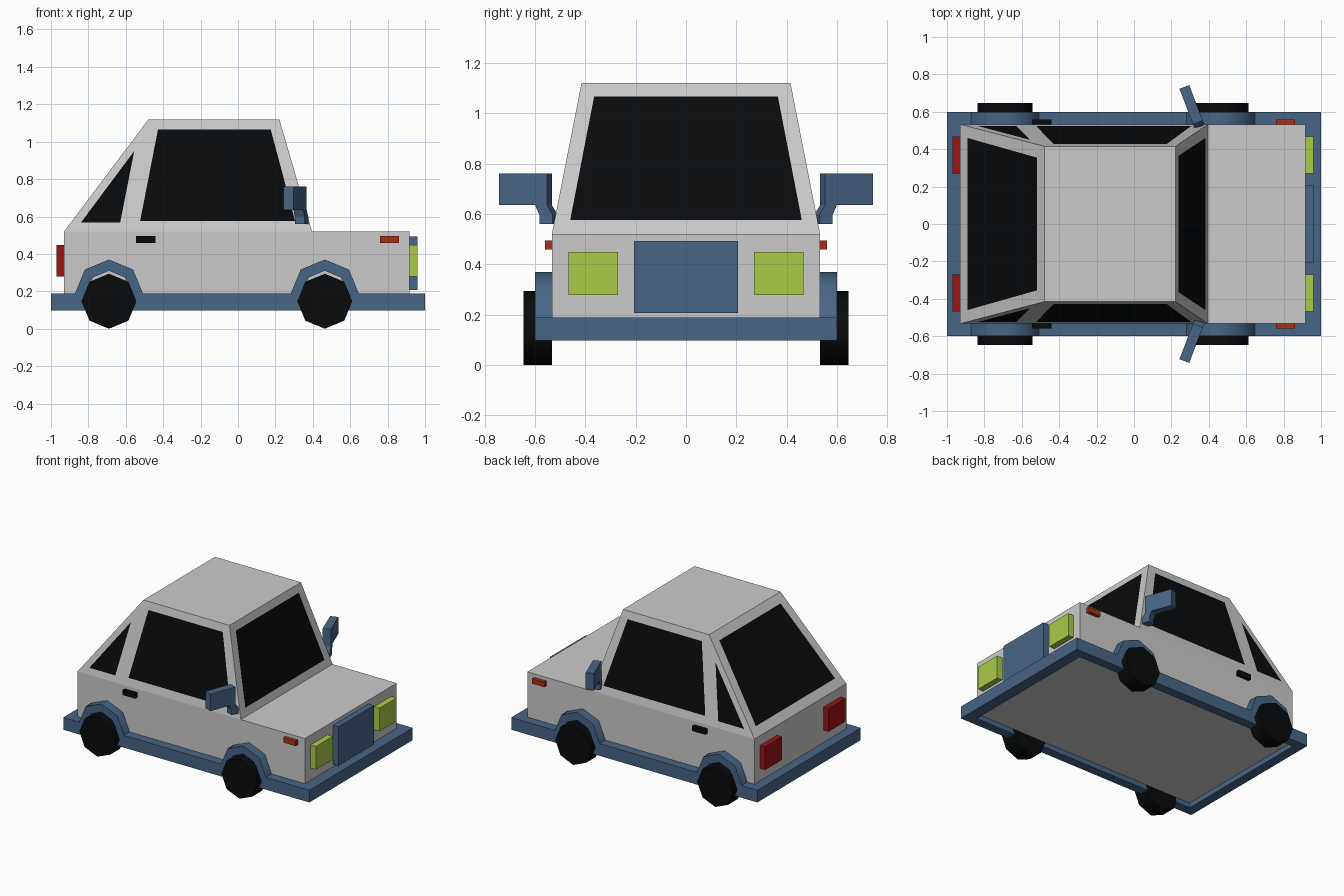
import bpy, bmesh
from math import sin, cos, pi, radians
from mathutils import Vector

if "Cube" in bpy.data.objects:
    bpy.data.objects.remove(bpy.data.objects["Cube"])


def material(name, r, g, b):
    m = bpy.data.materials.new(name)
    m.diffuse_color = (r, g, b, 1)
    m.use_nodes = True
    m.node_tree.nodes["Principled BSDF"].inputs["Base Color"].default_value = m.diffuse_color
    return m


BLUE = material("blue_trim", 0.064, 0.13, 0.235)
BLACK = material("black", 0.0025, 0.003, 0.0035)
LIME = material("lime_lamp", 0.41, 0.59, 0.064)
RED = material("red_lamp", 0.34, 0.006, 0.007)
ORANGE = material("orange_lamp", 0.40, 0.03, 0.008)


def finish(name, bm, mat=None):
    me = bpy.data.meshes.new(name)
    bm.to_mesh(me)
    bm.free()
    ob = bpy.data.objects.new(name, me)
    bpy.context.collection.objects.link(ob)
    if mat:
        me.materials.append(mat)
    return ob


def solid(name, ring_a, ring_b, mat=None):
    """Closed solid between two matching outlines."""
    bm = bmesh.new()
    a = [bm.verts.new(p) for p in ring_a]
    b = [bm.verts.new(p) for p in ring_b]
    bm.faces.new(a)
    bm.faces.new(b)
    for i in range(len(a)):
        j = (i + 1) % len(a)
        bm.faces.new((a[i], a[j], b[j], b[i]))
    bmesh.ops.recalc_face_normals(bm, faces=bm.faces)
    return finish(name, bm, mat)


def box(name, x0, x1, y0, y1, z0, z1, mat=None):
    base = [(x0, y0), (x1, y0), (x1, y1), (x0, y1)]
    return solid(name, [(x, y, z0) for x, y in base], [(x, y, z1) for x, y in base], mat)


def extrude_y(name, profile, y0, y1, mat=None):
    return solid(name, [(x, y0, z) for x, z in profile],
                 [(x, y1, z) for x, z in profile], mat)


def smooth(ob):
    """Smooth round the rim, sharp at the flat ends."""
    bpy.ops.object.select_all(action='DESELECT')
    ob.select_set(True)
    bpy.context.view_layer.objects.active = ob
    bpy.ops.object.shade_smooth_by_angle(angle=radians(50))


def pane(name, pts, outward):
    """Glass face lying on the cabin surface."""
    n = Vector(outward).normalized()
    bm = bmesh.new()
    face = bm.faces.new([bm.verts.new(Vector(p) + n * 0.0015) for p in pts])
    face.normal_update()
    if face.normal.dot(n) < 0:
        face.normal_flip()
    finish(name, bm, BLACK)


# Body with tapered cabin, one shell: extrude the profile, crease the beltline, narrow the roof
Z0, Z1 = 0.52, 1.12
REAR, NOSE, COWL, ROOF_B, ROOF_F = -0.93, 0.917, 0.396, -0.478, 0.221
W0, W1 = 0.533, 0.415
FLOOR = 0.135
profile = [(REAR, FLOOR), (NOSE, FLOOR), (NOSE, Z0), (COWL, Z0),
           (ROOF_F, Z1), (ROOF_B, Z1), (REAR, Z0)]
body = extrude_y("body", profile, -W0, W0)
bm = bmesh.new()
bm.from_mesh(body.data)
bm.verts.ensure_lookup_table()
for k in (0, len(profile)):
    bmesh.ops.connect_verts(bm, verts=[bm.verts[k + 3], bm.verts[k + 6]])
for v in bm.verts:
    if v.co.z > 1:
        v.co.y *= W1 / W0
bm.normal_update()
bm.to_mesh(body.data)
bm.free()


def on_slope(lo, hi, z):
    return lo + (hi - lo) * (z - Z0) / (Z1 - Z0)


# Front and rear glass
for name, lo, hi, w0, w1, sx in (("windshield", COWL, ROOF_F, 0.46, 0.365, 1),
                                 ("rear_window", REAR, ROOF_B, 0.46, 0.355, -1)):
    xb, xt = on_slope(lo, hi, 0.575), on_slope(lo, hi, 1.066)
    pane(name, [(xb, -w0, 0.575), (xb, w0, 0.575), (xt, w1, 1.066), (xt, -w1, 1.066)],
         (sx * (Z1 - Z0), 0, abs(hi - lo)))

# Bumpers and grille
SKIRT = (0.098, 0.188)
box("front_bumper", NOSE, 1.0, -0.6, 0.6, *SKIRT, BLUE)
box("rear_bumper", -1.0, REAR, -0.6, 0.6, *SKIRT, BLUE)
box("grille", NOSE, 0.961, -0.207, 0.207, 0.207, 0.493, BLUE)

DOOR_GLASS = [(-0.523, 0.577), (0.305, 0.577), (0.175, 1.064), (-0.428, 1.064)]
QUARTER_GLASS = [(-0.84, 0.567), (-0.63, 0.567), (-0.555, 0.95)]
# Mirror outline: distance along the arm, height
MIRROR = [(0, 0.76), (0.203, 0.76), (0.203, 0.635), (0.05, 0.635), (0.032, 0.597),
          (0.032, 0.56), (-0.025, 0.56), (-0.025, 0.597), (0, 0.635)]
AXLES = (("rear", -0.69), ("front", 0.464))
SKIRTS = (("rear", REAR, -0.69 - 0.122), ("middle", -0.69 + 0.122, 0.464 - 0.122),
          ("front", 0.464 + 0.122, NOSE))

for s, side in ((-1, "right"), (1, "left")):
    def sided(name, x0, x1, y0, y1, z0, z1, mat):
        box(f"{side}_{name}", x0, x1, *sorted((s * y0, s * y1)), z0, z1, mat)

    # Side glass
    for name, outline in (("door_window", DOOR_GLASS), ("quarter_window", QUARTER_GLASS)):
        pane(f"{side}_{name}", [(x, s * on_slope(W0, W1, z), z) for x, z in outline],
             (0, s * (Z1 - Z0), W0 - W1))

    # Skirt between the wheel openings, lamps, handle
    for name, x0, x1 in SKIRTS:
        sided(f"{name}_skirt", x0, x1, W0, 0.6, *SKIRT, BLUE)
    sided("headlamp", NOSE, 0.961, 0.27, 0.467, 0.278, 0.448, LIME)
    sided("tail_lamp", -0.97, REAR, 0.27, 0.467, 0.278, 0.448, RED)
    sided("indicator", 0.76, 0.86, W0, 0.56, 0.459, 0.495, ORANGE)
    sided("door_handle", -0.546, -0.442, W0, 0.56, 0.459, 0.495, BLACK)

    # Door mirror, swept back along its arm
    def mirror_ring(w):
        return [(0.315 - 0.354 * u + 0.935 * w, s * (0.533 + 0.935 * u + 0.354 * w), z)
                for u, z in MIRROR]
    solid(f"{side}_mirror", mirror_ring(0), mirror_ring(0.056), BLUE)

    # Eight-sided wheels and half-octagon arches
    for end, cx in AXLES:
        wheel = [(cx + 0.147 * cos(i * pi / 4), 0.147 + 0.147 * sin(i * pi / 4))
                 for i in range(8)]
        smooth(extrude_y(f"{side}_{end}_wheel", wheel, s * W0, s * 0.646, BLACK))
        arc = [(cos(i * pi / 4), sin(i * pi / 4)) for i in range(5)]
        arch = ([(cx + 0.182 * c, 0.188 + 0.182 * k) for c, k in arc]
                + [(cx + 0.122 * c, 0.188 + 0.122 * k) for c, k in reversed(arc)])
        smooth(extrude_y(f"{side}_{end}_arch", arch, s * W0, s * 0.6, BLUE))
